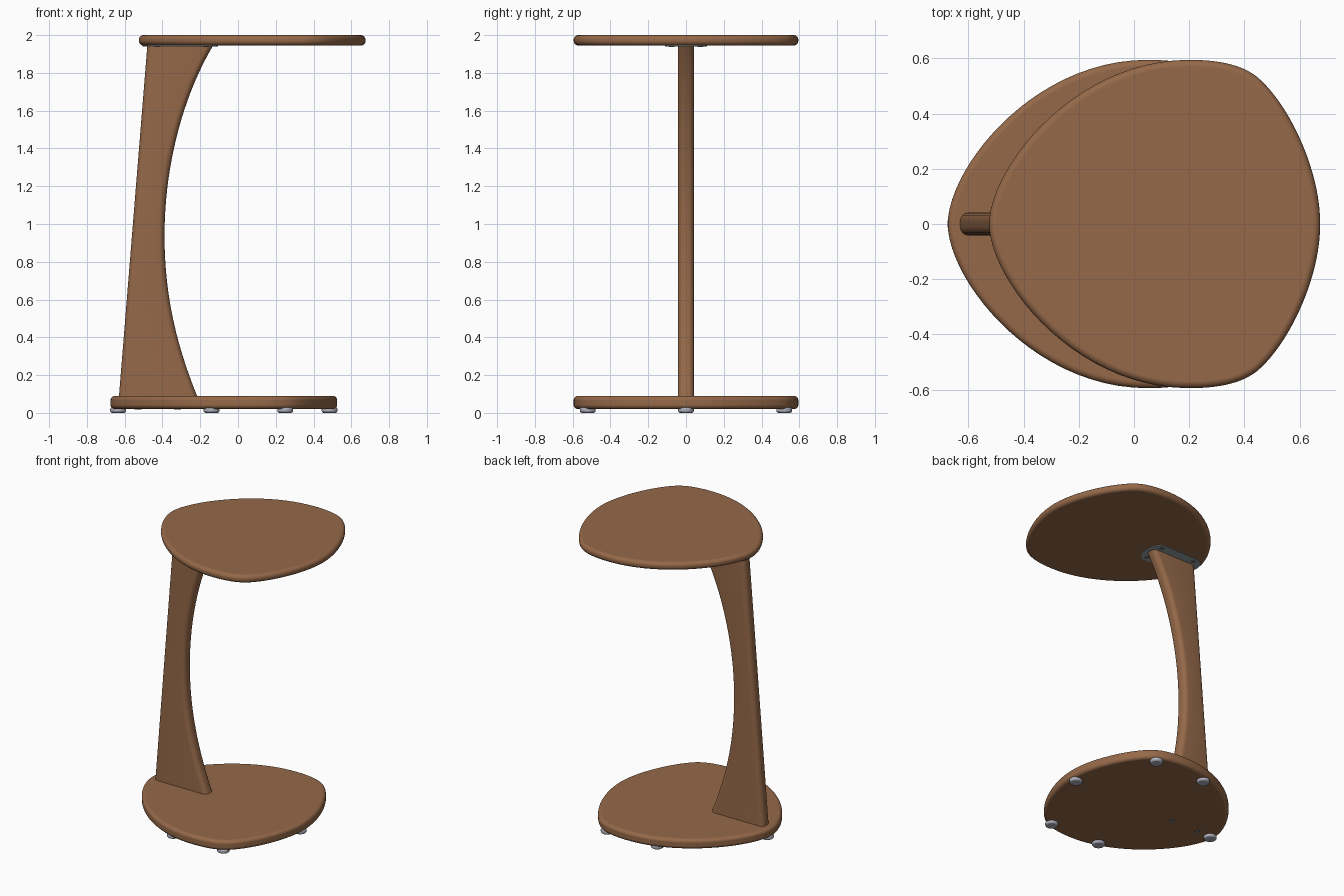
import bpy, bmesh, math
from mathutils import Vector
from mathutils.geometry import interpolate_bezier

if "Cube" in bpy.data.objects:
    bpy.data.objects.remove(bpy.data.objects["Cube"])


def material(name, rgb):
    m = bpy.data.materials.new(name)
    m.diffuse_color = (*rgb, 1)
    m.use_nodes = True
    m.node_tree.nodes["Principled BSDF"].inputs["Base Color"].default_value = m.diffuse_color
    return m


WOOD = material("walnut wood", (0.30, 0.14, 0.066))
STEEL = material("grey steel", (0.30, 0.35, 0.35))
FOOT = material("pale grey glide", (0.42, 0.43, 0.50))
SCREW = material("dark screw", (0.16, 0.17, 0.18))


def curve(points, n):
    """Sample chained cubic beziers given as knot, handle, handle, knot, ..."""
    out = []
    for i in range(0, len(points) - 1, 3):
        k0, h0, h1, k1 = (Vector((*p, 0)) for p in points[i:i + 4])
        out += [p.xy for p in interpolate_bezier(k0, h0, h1, k1, n)][:-1]
    return out + [Vector(points[-1])]


def finish(bm, name, mat):
    bmesh.ops.recalc_face_normals(bm, faces=bm.faces)
    mesh = bpy.data.meshes.new(name)
    bm.to_mesh(mesh)
    bm.free()
    mesh.materials.append(mat)
    ob = bpy.data.objects.new(name, mesh)
    bpy.context.collection.objects.link(ob)
    bpy.ops.object.select_all(action='DESELECT')
    ob.select_set(True)
    bpy.context.view_layer.objects.active = ob
    bpy.ops.object.shade_smooth_by_angle(angle=math.radians(35))
    return ob


def slab(name, outline, z0, z1, mat, round_by=0):
    """Extrude an outline from z0 to z1 and round its rims."""
    bm = bmesh.new()
    rings = [[bm.verts.new((x, y, z)) for x, y in outline] for z in (z0, z1)]
    loft(bm, rings)
    ob = finish(bm, name, mat)
    if round_by:
        ob.data.shade_smooth()
        b = ob.modifiers.new("rounded rim", 'BEVEL')
        b.width, b.segments, b.harden_normals = round_by, 5, True
        b.limit_method, b.angle_limit = 'ANGLE', math.radians(50)
    return ob


def loft(bm, rings):
    n = len(rings[0])
    for a, b in zip(rings, rings[1:]):
        for i in range(n):
            j = (i + 1) % n
            bm.faces.new((a[i], a[j], b[j], b[i]))
    bm.faces.new(rings[0])
    bm.faces.new(rings[-1])


def rounded_rect(x0, x1, hy, r, n=6):
    pts = []
    for q, (cx, cy) in enumerate([(x1 - r, hy - r), (x0 + r, hy - r),
                                  (x0 + r, r - hy), (x1 - r, r - hy)]):
        for k in range(n + 1):
            a = math.pi / 2 * (q + k / n)
            pts.append((cx + r * math.cos(a), cy + r * math.sin(a)))
    return pts


def circle(cx, cy, r, n=24):
    return [(cx + r * math.cos(2 * math.pi * k / n),
             cy + r * math.sin(2 * math.pi * k / n)) for k in range(n)]


# Shared egg-shaped outline, mirrored across y
half = curve([(-0.525, 0), (-0.525, 0.20), (-0.22, 0.595), (0.20, 0.595),
              (0.30, 0.595), (0.39, 0.58), (0.45, 0.53),
              (0.56, 0.435), (0.675, 0.20), (0.675, 0)], 24)
egg = [(p.x, p.y) for p in half] + [(p.x, -p.y) for p in half[-2:0:-1]]

# Table top and base
slab("table_top", egg, 1.945, 2.0, WOOD, 0.025)
slab("base", [(x - 0.15, y) for x, y in egg], 0.02, 0.09, WOOD, 0.024)

# Column: straight leaning back edge, curved front edge
front = curve([(-0.215, 0.085), (-0.33, 0.37), (-0.389, 0.63), (-0.389, 0.94),
               (-0.389, 1.33), (-0.28, 1.70), (-0.13, 1.947)], 24)
bm = bmesh.new()
rings = []
for x1, z in front:
    x0 = -0.63 + 0.15 * (z - 0.09) / 1.855
    rings.append([bm.verts.new((x, y, z)) for x, y in rounded_rect(x0, x1, 0.042, 0.033)])
loft(bm, rings)
finish(bm, "column", WOOD)

# Steel mounting plate under the top, with its screws
slab("mounting_plate", rounded_rect(-0.505, -0.105, 0.11, 0.08), 1.941, 1.95, STEEL)
for i, (x, y) in enumerate([(x, y) for x in (-0.43, -0.17) for y in (-0.075, 0.075)]):
    slab(f"plate_screw_{i + 1}", circle(x, y, 0.015, 16), 1.938, 1.945, SCREW)

# Screws under the base
for i, x in enumerate((-0.53, -0.32)):
    slab(f"base_screw_{i + 1}", circle(x, 0, 0.018, 16), 0.017, 0.03, SCREW)

# Six glide feet
feet = [(-0.635, 0), (0.485, 0)] + [(x, s * 0.52) for x in (-0.14, 0.25) for s in (-1, 1)]
for i, (x, y) in enumerate(feet):
    slab(f"foot_{i + 1}", circle(x, y, 0.042), 0.0, 0.03, FOOT, 0.012)
